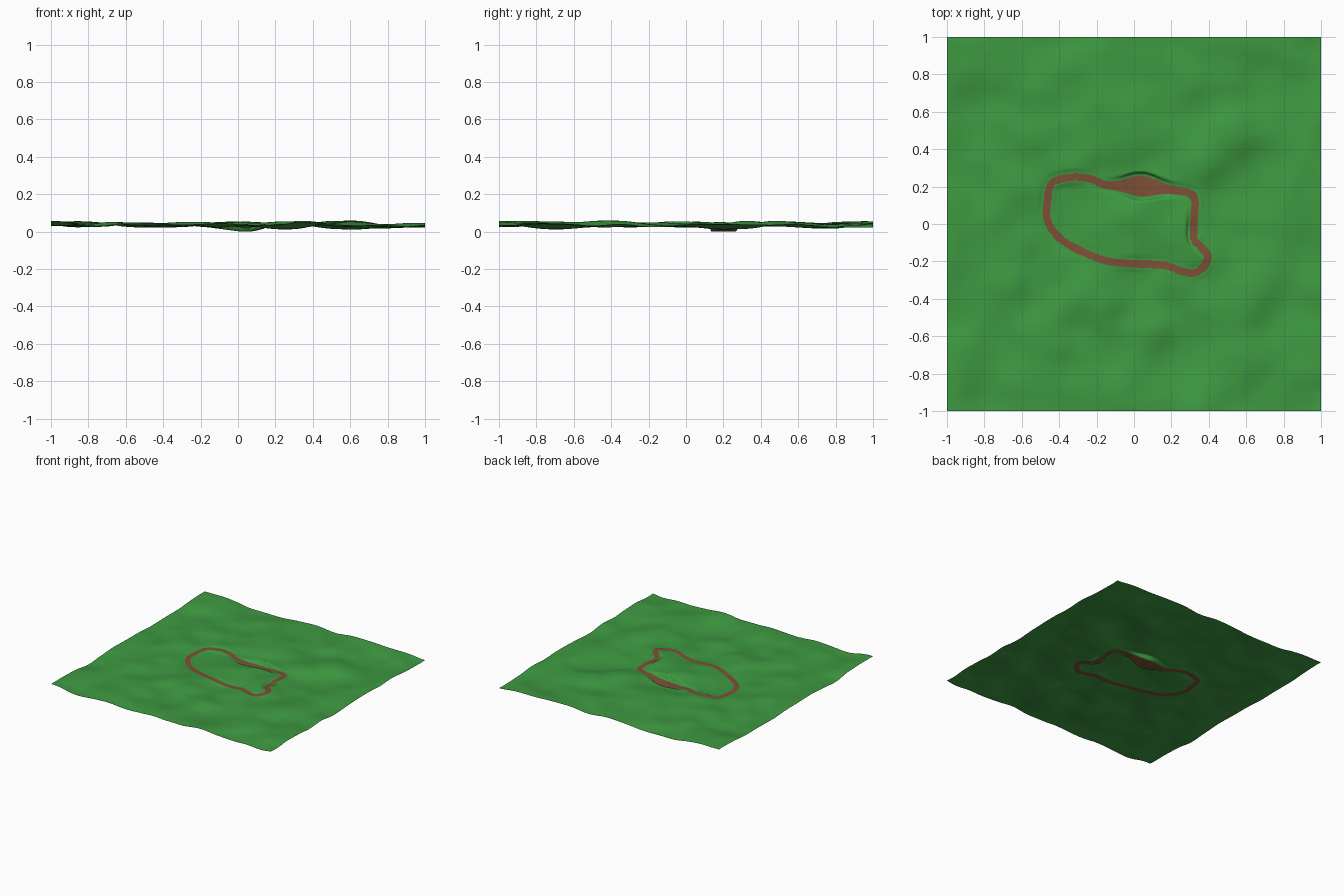
import bpy, bmesh, math
from mathutils import Vector, noise, kdtree

if "Cube" in bpy.data.objects:
    bpy.data.objects.remove(bpy.data.objects["Cube"])

N = 300                      # grid cells per side
CELL = 2.0 / N


def material(name, rgb):
    m = bpy.data.materials.new(name)
    m.diffuse_color = (*rgb, 1)
    m.use_nodes = True
    m.node_tree.nodes["Principled BSDF"].inputs["Base Color"].default_value = m.diffuse_color
    return m


grass = material("grass green", (0.048, 0.325, 0.053))
dirt = material("dirt brown", (0.21, 0.078, 0.038))

# Centre line of the closed dirt track
PATH = [(-.465, .1), (-.445, .21), (-.38, .243), (-.3, .25), (-.22, .238), (-.15, .208),
        (.04, .202), (.2, .183), (.29, .167), (.325, .13), (.32, 0), (.322, -.08),
        (.355, -.12), (.395, -.17), (.375, -.225), (.32, -.262), (.25, -.25), (.17, -.222),
        (.05, -.215), (-.1, -.205), (-.2, -.18), (-.35, -.11), (-.43, -.04), (-.465, .03)]


def spline(points, steps):
    """Closed Catmull-Rom curve."""
    p = [Vector(q) for q in points]
    n, out = len(p), []
    for i in range(n):
        a, b, c, d = p[i - 1], p[i], p[(i + 1) % n], p[(i + 2) % n]
        for k in range(steps):
            t = k / steps
            out.append(0.5 * (2 * b + (c - a) * t + (2 * a - 5 * b + 4 * c - d) * t * t
                              + (3 * b - a - 3 * c + d) * t ** 3))
    return out


# Slopes that fall towards +x -y: x, y, strength, size
SLOPES = [(.6, .38, .020, .11), (.38, .22, .013, .10), (-.65, -.35, .016, .11),
          (-.9, -.85, .014, .11), (.15, -.65, .016, .10), (.7, -.55, .015, .11),
          (-.1, -.46, .013, .07), (-.5, .6, .008, .12), (.6, .85, .011, .11),
          (-.2, -.75, .010, .10), (-.9, .8, .008, .10)]
CORNERS = [(-1, -1, .022), (1, -1, .010), (1, 1, -.012), (-1, 1, .024)]


def ground(x, y):
    """Rolling meadow."""
    h = 0.044 + 0.022 * noise.noise(Vector((x * 3.3 + 7, y * 3.3 + 2, 0.4)))
    h += 0.014 * noise.noise(Vector((x * 5.5, y * 5.5, 3.7)))
    for cx, cy, a, s in SLOPES:
        dx, dy = (x - cx) / s, (y - cy) / s
        h += a * (dy - dx) * math.exp(-(dx * dx + dy * dy) / 2)
    for cx, cy, a in CORNERS:
        h += a * math.exp(-((x - cx) ** 2 + (y - cy) ** 2) / .03)
    # soft limit to the relief seen from the side
    return 0.044 + 0.034 * math.tanh((h - 0.044) / 0.034)


samples = spline(PATH, 30)
tree = kdtree.KDTree(len(samples))
for i, s in enumerate(samples):
    tree.insert((s.x, s.y, 0), i)
tree.balance()


def half_width(p):
    """Track is widened in the hollow along the back straight."""
    return 0.020 + (0.036 * math.exp(-((p.x - .04) / .105) ** 2) if p.y > .12 else 0)


def track_offset(x, y):
    """Distance outside the track edge, and the nearest centre point."""
    co, _, dist = tree.find((x, y, 0))
    return dist - half_width(co), co


def surface(x, y):
    off, c = track_offset(x, y)
    g = ground(x, y)
    # Level track across its width, sunk in two hollows with steep banks
    bed = ground(c.x, c.y)
    k = math.exp(-((c.x - .04) / .14) ** 2) if c.y > .12 else 0
    bed += (.006 - bed) * k
    k2 = math.exp(-((c.y + .04) / .08) ** 2) if c.x > .25 else 0
    bed -= .015 * k2
    k = max(k, k2)
    start = .012 * k
    t = min(max((off - start) / (.03 - .02 * k), 0), 1)
    t = t * t * (3 - 2 * t)
    return bed * (1 - t) + g * t


bm = bmesh.new()
bmesh.ops.create_grid(bm, x_segments=N, y_segments=N, size=1)
for v in bm.verts:
    x, y = v.co.x, v.co.y
    off, c = track_offset(x, y)
    if abs(off) < 0.45 * CELL:          # pull vertices onto the track border
        d = Vector((x - c.x, y - c.y))
        if d.length > 1e-6:
            d.normalize()
            x -= d.x * off
            y -= d.y * off
    v.co = (x, y, surface(x, y))

low = min(v.co.z for v in bm.verts)
for v in bm.verts:
    v.co.z -= low
for f in bm.faces:
    m = f.calc_center_median()
    f.material_index = 1 if track_offset(m.x, m.y)[0] < 0 else 0
    f.smooth = True

# Meadow and track share one continuous sheet
me = bpy.data.meshes.new("terrain_with_track")
bm.to_mesh(me)
bm.free()
me.materials.append(grass)
me.materials.append(dirt)
ob = bpy.data.objects.new("terrain_with_track", me)
bpy.context.collection.objects.link(ob)
